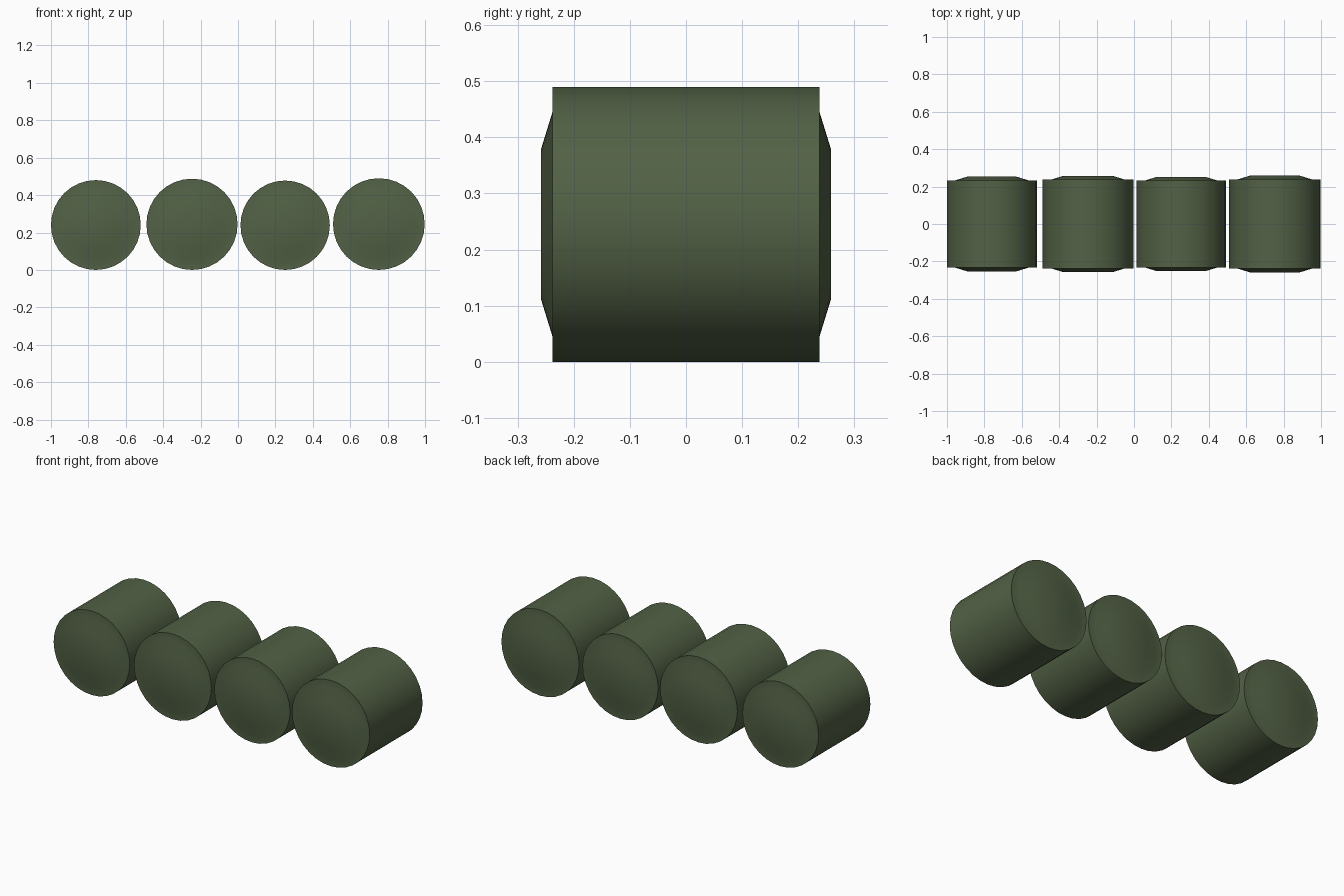
import bpy, bmesh, math

if "Cube" in bpy.data.objects:
    bpy.data.objects.remove(bpy.data.objects["Cube"])

SEGMENTS = 32

green = bpy.data.materials.new("dark_green")
green.diffuse_color = (0.085, 0.12, 0.06, 1)
green.use_nodes = True
green.node_tree.nodes["Principled BSDF"].inputs["Base Color"].default_value = green.diffuse_color

# Half profile of a roll: (y, radius) from front pole to back pole
front = [(-0.258, 0.0), (-0.258, 0.135), (-0.238, 0.2), (-0.238, 0.245)]
profile = front + [(-y, r) for y, r in reversed(front)]


def make_roll(name, x, scale):
    """Lathe the profile around the y axis, resting on the ground."""
    bm = bmesh.new()
    verts = [bm.verts.new((r, y, 0)) for y, r in profile]
    edges = [bm.edges.new(pair) for pair in zip(verts, verts[1:])]
    bmesh.ops.spin(bm, geom=verts + edges, cent=(0, 0, 0), axis=(0, 1, 0),
                   angle=math.tau, steps=SEGMENTS, use_duplicate=False)
    bmesh.ops.remove_doubles(bm, verts=bm.verts, dist=1e-4)
    bmesh.ops.scale(bm, vec=(scale,) * 3, verts=bm.verts)
    bmesh.ops.recalc_face_normals(bm, faces=bm.faces)
    mesh = bpy.data.meshes.new(name)
    bm.to_mesh(mesh)
    bm.free()
    mesh.materials.append(green)
    roll = bpy.data.objects.new(name, mesh)
    roll.location = (x, 0, 0.245 * scale)
    bpy.context.collection.objects.link(roll)
    bpy.ops.object.select_all(action='DESELECT')
    roll.select_set(True)
    bpy.context.view_layer.objects.active = roll
    bpy.ops.object.shade_smooth_by_angle(angle=math.radians(35))


# Row of four rolls, slightly different in size
for i, (x, s) in enumerate([(-0.76, 0.98), (-0.246, 0.995),
                            (0.252, 0.975), (0.753, 1.0)]):
    make_roll(f"roll_{i + 1}", x, s)
